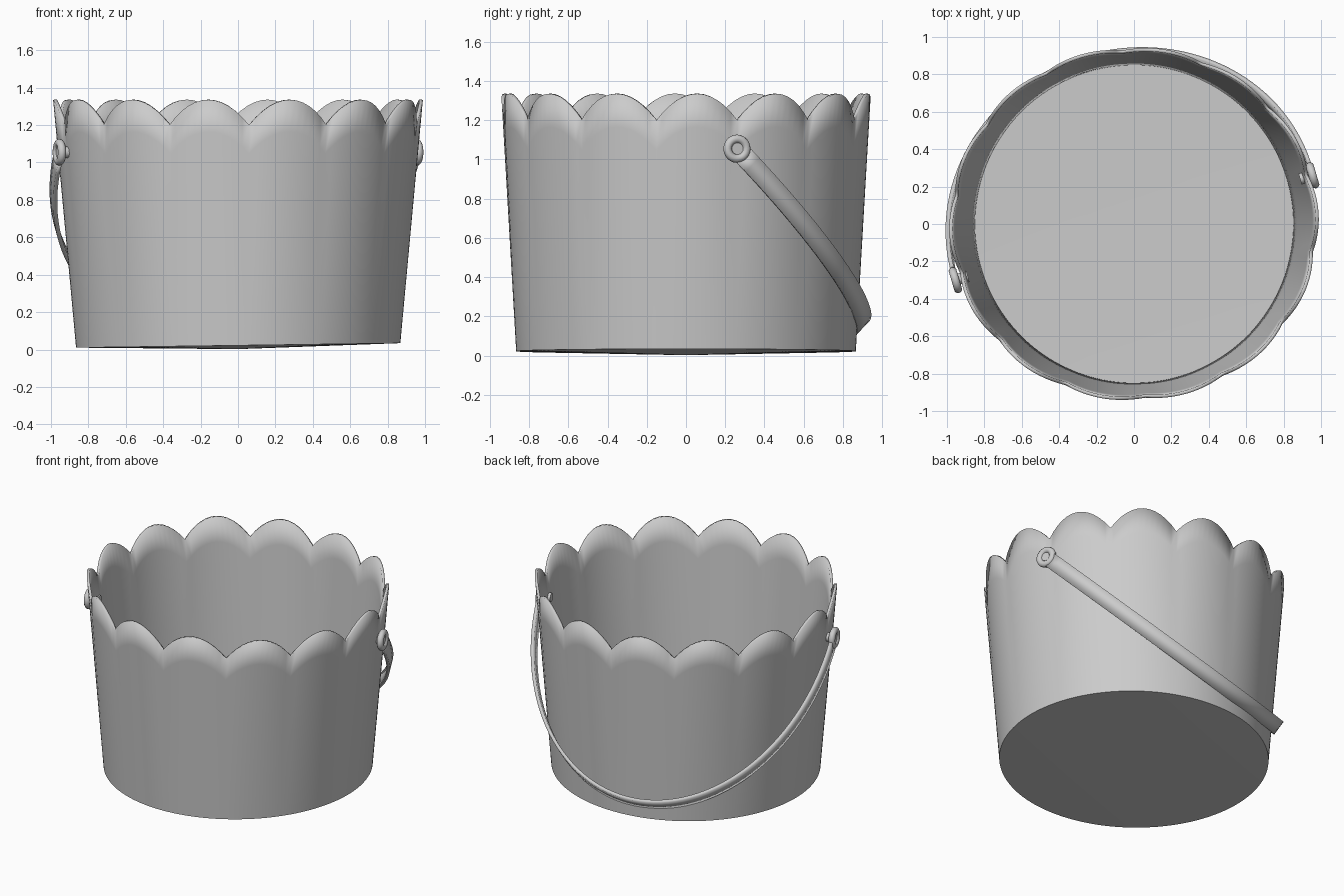
import bpy, bmesh, math
from mathutils import Vector

if "Cube" in bpy.data.objects:
    bpy.data.objects.remove(bpy.data.objects["Cube"])

# Single flat colour
grey = bpy.data.materials.new("plain grey")
grey.use_nodes = True
grey.diffuse_color = (0.6, 0.6, 0.6, 1)
grey.node_tree.nodes["Principled BSDF"].inputs["Base Color"].default_value = (0.6, 0.6, 0.6, 1)

SCALLOPS = 14
STEPS = 12
VALLEY = math.radians(-86.5)
PEAK, DIP = 1.335, 0.135


def finish(obj, name):
    obj.name = name
    obj.data.materials.clear()
    obj.data.materials.append(grey)
    bpy.ops.object.select_all(action="DESELECT")
    obj.select_set(True)
    bpy.context.view_layer.objects.active = obj
    bpy.ops.object.shade_smooth_by_angle(angle=math.radians(40))
    return obj


def from_bmesh(bm, name, thickness, offset):
    bmesh.ops.recalc_face_normals(bm, faces=bm.faces)
    mesh = bpy.data.meshes.new(name)
    bm.to_mesh(mesh)
    bm.free()
    obj = bpy.data.objects.new(name, mesh)
    bpy.context.collection.objects.link(obj)
    finish(obj, name)
    shell = obj.modifiers.new("wall thickness", "SOLIDIFY")
    shell.thickness = thickness
    shell.offset = offset
    return obj


def wall_point(theta, s, f):
    """Point at angle theta, scallop position s (-1..1), height fraction f."""
    rim = PEAK - DIP * s * s
    low = 0.022 + 0.012 * math.cos(theta)
    z = low + f * (rim - low)
    h = z / PEAK
    flute = 0.008 * h * (0.5 - s * s)
    rx = 0.865 + 0.12 * h + flute
    ry = 0.865 + 0.077 * h + flute
    return Vector((rx * math.cos(theta), ry * math.sin(theta), z))


# Bucket: tapered scalloped wall with a slightly sagging base
bm = bmesh.new()
count = SCALLOPS * STEPS
rows = []
for f in (0, 0.02, 0.2, 0.4, 0.6, 0.75, 0.87, 1):
    rows.append([bm.verts.new(wall_point(VALLEY + math.tau * i / count,
                                         2 * (i % STEPS) / STEPS - 1, f))
                 for i in range(count)])
for low, high in zip(rows, rows[1:]):
    for i in range(count):
        j = (i + 1) % count
        bm.faces.new((low[i], low[j], high[j], high[i]))
centre = bm.verts.new((0, 0, 0.002))
for i in range(count):
    bm.faces.new((centre, rows[0][(i + 1) % count], rows[0][i]))
from_bmesh(bm, "bucket", 0.018, -1)

# Handle: flat band swung down around the back
hub = Vector((0, -0.02, 1.055))
U = Vector((0.955, 0.28, 0))
V = Vector((-0.25, 0.88, -0.92))
across = U.cross(V).normalized() * 0.05
bm = bmesh.new()
previous = None
segments = 64
for i in range(segments + 1):
    t = 0.04 + (math.pi - 0.08) * i / segments
    p = hub + U * math.cos(t) + V * math.sin(t)
    pair = (bm.verts.new(p - across), bm.verts.new(p + across))
    if previous:
        bm.faces.new((previous[0], previous[1], pair[1], pair[0]))
    previous = pair
from_bmesh(bm, "handle", 0.022, 0)

# Pivots: a ring and a pin at each end of the handle
turn = math.atan2(U.y, U.x)
for side, label in ((1, "left"), (-1, "right")):
    spot = hub + U * side
    bpy.ops.mesh.primitive_torus_add(location=spot, rotation=(0, math.pi / 2, turn),
                                     major_radius=0.05, minor_radius=0.022,
                                     major_segments=24, minor_segments=10)
    finish(bpy.context.object, label + "_handle_ring")
    bpy.ops.mesh.primitive_cylinder_add(vertices=16, radius=0.03, depth=0.08,
                                        location=spot - U * side * 0.03,
                                        rotation=(0, math.pi / 2, turn))
    finish(bpy.context.object, label + "_handle_pin")
